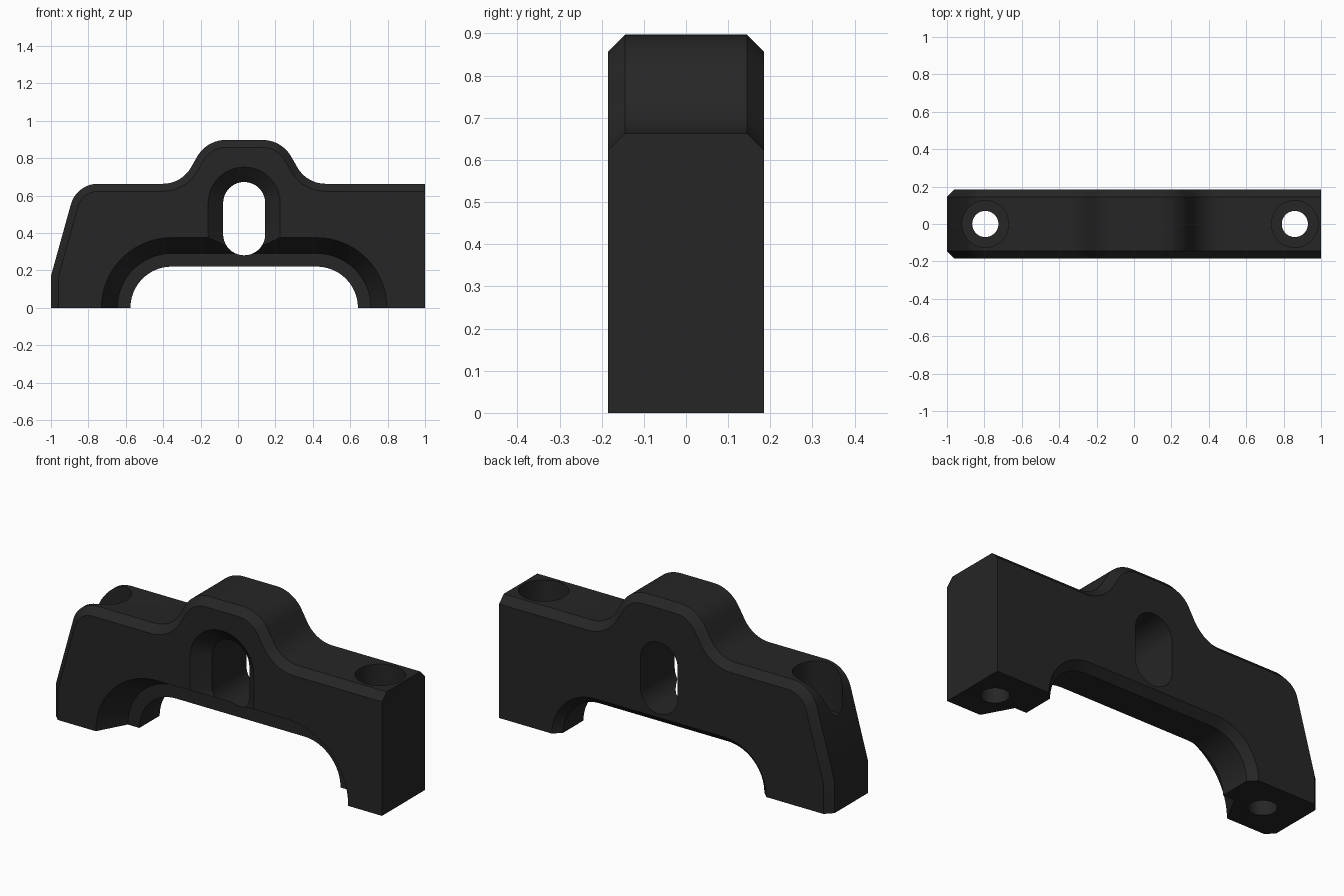
import bpy, bmesh, math
from mathutils import Vector

if "Cube" in bpy.data.objects:
    bpy.data.objects.remove(bpy.data.objects["Cube"])

W = 0.185        # half depth of the bracket
CH = 0.04        # edge chamfer
CX = 0.033       # centre of hump, slot and arch


def fillet(corners, n=10):
    """Round an open polyline given as (x, z, radius)."""
    pts = []
    for i, (x, z, r) in enumerate(corners):
        p = Vector((x, z))
        if r == 0:
            pts.append(p)
            continue
        a = (Vector(corners[i - 1][:2]) - p).normalized()
        b = (Vector(corners[i + 1][:2]) - p).normalized()
        half = a.angle(b) / 2
        centre = p + (a + b).normalized() * (r / math.sin(half))
        start = p + a * (r / math.tan(half)) - centre
        end = p + b * (r / math.tan(half)) - centre
        sweep = start.angle(end)
        for k in range(n + 1):
            t = k / n
            pts.append(centre + (start * math.sin((1 - t) * sweep)
                                 + end * math.sin(t * sweep)) / math.sin(sweep))
    return pts


def inset(pts, d):
    """Offset an open polyline to its right with mitred joints."""
    out = []
    for i, p in enumerate(pts):
        dirs = []
        if i > 0:
            dirs.append((p - pts[i - 1]).normalized())
        if i < len(pts) - 1:
            dirs.append((pts[i + 1] - p).normalized())
        norms = [Vector((v.y, -v.x)) for v in dirs]
        m = sum(norms, Vector((0, 0))).normalized()
        out.append(p + m * (d / m.dot(norms[0])))
    return out


def loft(name, layers):
    """Skin matching closed x-z profiles placed at successive y values."""
    bm = bmesh.new()
    rings = [[bm.verts.new((p[0], y, p[1])) for p in prof] for y, prof in layers]
    n = len(rings[0])
    for a, b in zip(rings, rings[1:]):
        for i in range(n):
            j = (i + 1) % n
            bm.faces.new((a[i], a[j], b[j], b[i]))
    bm.faces.new(rings[0])
    bm.faces.new(rings[-1])
    bmesh.ops.recalc_face_normals(bm, faces=bm.faces)
    mesh = bpy.data.meshes.new(name)
    bm.to_mesh(mesh)
    bm.free()
    ob = bpy.data.objects.new(name, mesh)
    bpy.context.collection.objects.link(ob)
    return ob


def arc(cx, cz, r, a0, a1, n=20):
    return [(cx + r * math.cos(math.radians(a0 + (a1 - a0) * k / n)),
             cz + r * math.sin(math.radians(a0 + (a1 - a0) * k / n))) for k in range(n + 1)]


def arch(r):
    left = arc(CX - 0.388, 0, r, 180, 90)
    right = arc(CX + 0.388, 0, r, 90, 0)
    return [(left[0][0], -0.1)] + left + right + [(right[-1][0], -0.1)]


def slot(r):
    return arc(CX, 0.56, r, 180, 0) + arc(CX, 0.393, r, 0, -180)


def cylinder(name, x, r, z0, z1):
    bpy.ops.mesh.primitive_cylinder_add(vertices=48, radius=r, depth=z1 - z0,
                                        location=(x, 0, (z0 + z1) / 2))
    ob = bpy.context.object
    ob.name = name
    return ob


# Body: humped outline with chamfered front and back edges
outline = fillet([(-1, 0, 0), (-1, 0.17, 0), (-0.863, 0.663, 0.15),
                  (CX - 0.335, 0.663, 0.173), (CX - 0.2, 0.897, 0.173),
                  (CX + 0.2, 0.897, 0.173), (CX + 0.335, 0.663, 0.173),
                  (1, 0.663, 0)])
full = outline + [Vector((1, 0))]
small = inset(outline, CH) + [Vector((1, 0))]
body = loft("bracket_body", [(-W, small), (-W + CH, full), (W - CH, full), (W, small)])

# Arch underneath: flared front, stepped rib, chamfered back
cutters = [loft("arch_cutter", [(-0.34, arch(0.46)), (-0.03, arch(0.29)), (-0.03, arch(0.22)),
                                (W - CH, arch(0.22)), (W + CH, arch(0.30))]),
           # Central slot with tapered front mouth
           loft("slot_cutter", [(-0.26, slot(0.2725)), (-0.11, slot(0.1125)),
                                (0.3, slot(0.1125))])]

# Bolt holes with counterbores
for x in (-0.795, 0.86):
    cutters.append(cylinder("bolt_hole_cutter", x, 0.07, -0.2, 0.6))
    cutters.append(cylinder("counterbore_cutter", x, 0.125, 0.4, 1.0))

bpy.context.view_layer.objects.active = body
for c in cutters:
    c.hide_render = True
    m = body.modifiers.new("cut", 'BOOLEAN')
    m.operation = 'DIFFERENCE'
    m.solver = 'EXACT'
    m.object = c
    bpy.ops.object.modifier_apply(modifier=m.name)
    bpy.data.objects.remove(c)

# Colour and shading
black = bpy.data.materials.new("matte_black")
black.diffuse_color = (0.019, 0.019, 0.019, 1)
black.use_nodes = True
black.node_tree.nodes["Principled BSDF"].inputs["Base Color"].default_value = black.diffuse_color
body.data.materials.clear()
body.data.materials.append(black)
for p in body.data.polygons:
    p.material_index = 0
bpy.ops.object.select_all(action='DESELECT')
body.select_set(True)
bpy.ops.object.shade_smooth_by_angle(angle=math.radians(25))
